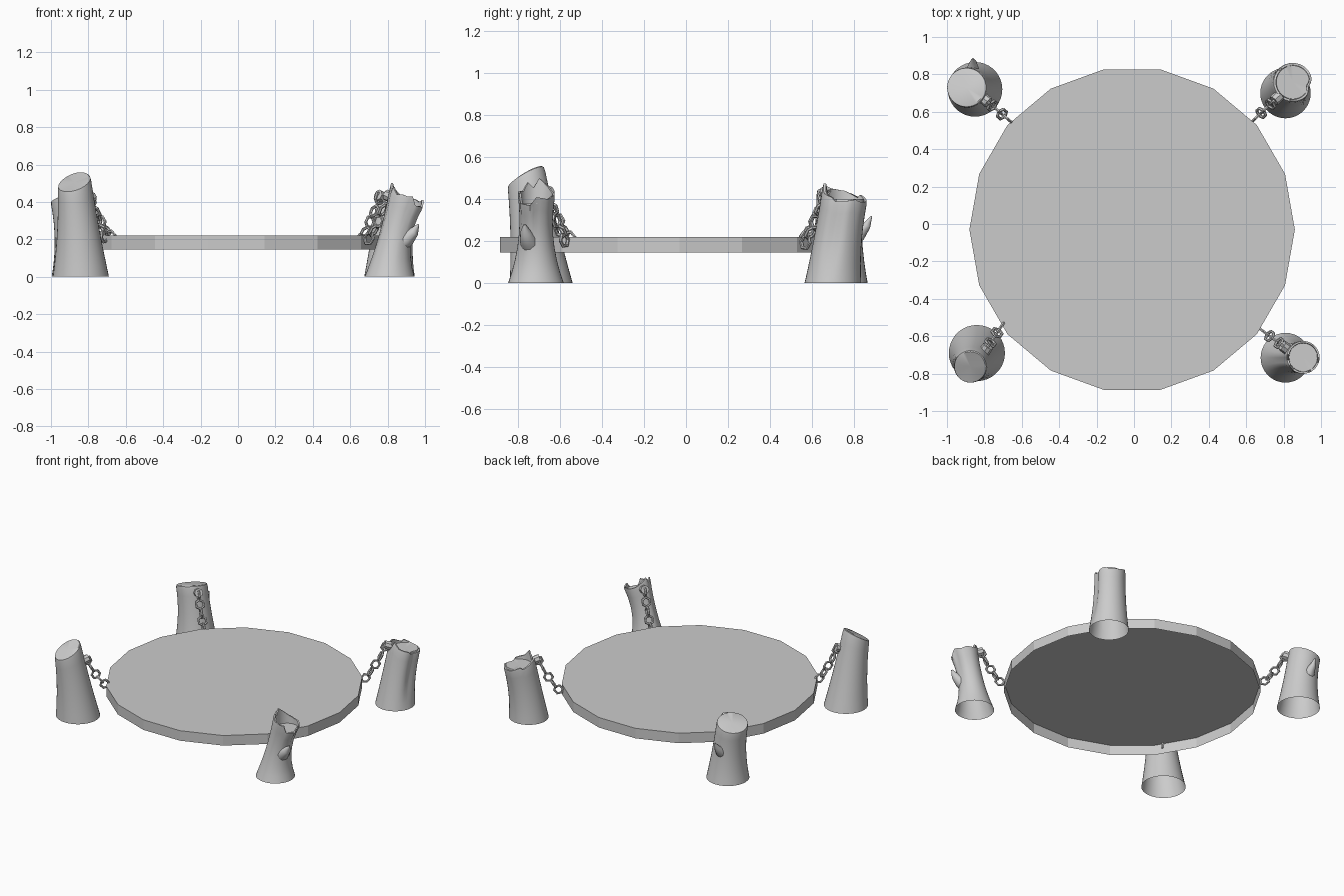
import bpy, bmesh, math
from mathutils import Vector, Matrix

if "Cube" in bpy.data.objects:
    bpy.data.objects.remove(bpy.data.objects["Cube"])


def make_object(name, bm, smooth=None):
    bmesh.ops.recalc_face_normals(bm, faces=bm.faces)
    me = bpy.data.meshes.new(name)
    bm.to_mesh(me)
    bm.free()
    ob = bpy.data.objects.new(name, me)
    bpy.context.collection.objects.link(ob)
    if smooth:
        bpy.context.view_layer.objects.active = ob
        bpy.ops.object.select_all(action='DESELECT')
        ob.select_set(True)
        bpy.ops.object.shade_smooth_by_angle(angle=math.radians(smooth))
    return ob


def bridge(bm, a, b):
    n = len(a)
    for i in range(n):
        bm.faces.new((a[i], a[(i + 1) % n], b[(i + 1) % n], b[i]))


def fan(bm, ring, centre):
    c = bm.verts.new(centre)
    for i in range(len(ring)):
        bm.faces.new((ring[i], ring[(i + 1) % len(ring)], c))


def slant(z, a, b, r):
    # planar sloping cut
    return lambda t: z + r * (a * math.cos(t) + b * math.sin(t))


def jagged(points):
    # broken rim: height interpolated between (degree, height) pairs
    pts = sorted(points)
    pts = pts + [(pts[0][0] + 360, pts[0][1])]

    def f(t):
        d = (math.degrees(t) - pts[0][0]) % 360 + pts[0][0]
        for (d0, z0), (d1, z1) in zip(pts, pts[1:]):
            if d0 <= d <= d1:
                return z0 + (z1 - z0) * (d - d0) / (d1 - d0)
        return pts[0][1]
    return f


def interp(keys, t):
    # smooth quadratic through three keys at t = 0, .5, 1
    a, b, c = (Vector(k) for k in keys)
    return a * (2 * (t - .5) * (t - 1)) + b * (4 * t * (1 - t)) + c * (2 * t * (t - .5))


def post(name, keys, top, recess=None, groove=None, n=36):
    """keys: (x, y, radius) at bottom, middle and top; open underneath."""
    bm = bmesh.new()

    def ring(t, k=1.0, dz=0.0):
        x, y, r = interp(keys, t)
        out = []
        for i in range(n):
            a = 2 * math.pi * i / n
            rr = r * k
            if groove:
                d = (math.degrees(a) - groove + 180) % 360 - 180
                rr *= 1 - .16 * math.exp(-(d / 17) ** 2) * min(1, t * 2)
            out.append(bm.verts.new((x + rr * math.cos(a), y + rr * math.sin(a), t * top(a) + dz)))
        return out

    levels = [0, .12, .25, .4, .55, .7, .85, .96]
    rings = [ring(t) for t in levels] + [ring(1, .97)]
    x, y, r = interp(keys, 1)
    mean = sum(top(2 * math.pi * i / n) for i in range(n)) / n
    if recess:
        rings.append(ring(1, .86))
        inner = ring(1, .84)
        for v in inner:
            v.co.z = mean - recess
        rings.append(inner)
        mean -= recess
    else:
        rings.append(ring(1, .9, .003))
    for a, b in zip(rings, rings[1:]):
        bridge(bm, a, b)
    fan(bm, rings[-1], (x, y, mean))
    return make_object(name, bm, 40)


# round platform: 18 sides, open underneath
bm = bmesh.new()
rings = [[bm.verts.new((-.01 + .87 * math.cos(math.pi * i / 9),
                        -.03 + .87 * math.sin(math.pi * i / 9), z)) for i in range(18)]
         for z in (.145, .22)]
bridge(bm, *rings)
fan(bm, rings[1], (-.01, -.03, .22))
make_object("platform", bm)

# four stump posts
post("front_left_post", [(-.84, -.69, .15), (-.855, -.725, .112), (-.875, -.762, .088)],
     slant(.505, .25, .5, .09))
post("back_left_post", [(-.85, .72, .146), (-.865, .725, .115), (-.895, .73, .107)],
     slant(.42, .2, -.2, .107))
post("back_right_post", [(.81, .70, .135), (.825, .725, .112), (.85, .758, .106)],
     jagged([(-120, .42), (-100, .475), (-78, .43), (-40, .41), (-35, .39), (0, .39), (35, .40),
             (42, .385), (90, .39), (130, .42), (138, .405), (180, .44), (220, .45)]),
     recess=.015, groove=-15)
post("front_right_post", [(.81, -.715, .133), (.843, -.715, .083), (.905, -.713, .09)],
     jagged([(-90, .43), (-70, .43), (-60, .38), (-20, .37), (0, .41), (40, .40), (60, .415),
             (90, .42), (120, .44), (150, .475), (170, .50), (190, .455), (210, .48),
             (230, .44), (255, .44)]),
     recess=.05)


# broken branch stubs
def stub(name, path, radii, n=10):
    bm = bmesh.new()
    pts = [Vector(p) for p in path]
    rings = []
    for i, p in enumerate(pts):
        d = (pts[min(i + 1, len(pts) - 1)] - pts[max(i - 1, 0)]).normalized()
        q = d.to_track_quat('Z', 'Y')
        rings.append([bm.verts.new(p + q @ Vector((radii[i] * math.cos(2 * math.pi * k / n),
                                                   radii[i] * math.sin(2 * math.pi * k / n), 0)))
                      for k in range(n)])
    for a, b in zip(rings, rings[1:]):
        bridge(bm, a, b)
    bm.faces.new(rings[-1])
    make_object(name, bm, 45)


stub("front_right_stub", [(.865, -.735, .175), (.905, -.752, .205), (.94, -.765, .24), (.965, -.77, .28)],
     [.05, .042, .027, .005])
stub("back_left_stub", [(-.865, .775, .20), (-.862, .825, .235), (-.86, .862, .275), (-.86, .885, .32)],
     [.05, .036, .02, .003])


# hexagonal chain links and the bolt that holds them
def chain(name, start, end, count=5, sag=.015):
    s, e = Vector(start), Vector(end)
    flat = Vector((e.x - s.x, e.y - s.y, 0)).normalized()
    bm = bmesh.new()
    pos = lambda t: s.lerp(e, t) - Vector((0, 0, sag * 4 * t * (1 - t)))
    side = Vector((-flat.y, flat.x, 0))
    for i in range(count):
        t = i / (count - 1)
        d = (pos(t + .05) - pos(t - .05)).normalized()
        across, normal = side, d.cross(side)
        if i % 2 == 0:
            across, normal = normal, -across
        loops = []
        for k in range(6):
            a = math.pi * k / 3
            out = d * math.cos(a) * 1.1 + across * math.sin(a)
            loops.append([bm.verts.new(pos(t) + out * (.029 + .0085 * math.cos(b)) +
                                       normal * .0085 * math.sin(b))
                          for b in (math.pi * m / 3 for m in range(6))])
        for k in range(6):
            bridge(bm, loops[k], loops[(k + 1) % 6])
    make_object(name, bm)
    bm = bmesh.new()
    q = (flat + Vector((0, 0, .35))).to_track_quat('Z', 'Y')
    bmesh.ops.create_cone(bm, cap_ends=True, segments=8, radius1=.03, radius2=.03, depth=.045,
                          matrix=Matrix.Translation(s - flat * .012 + Vector((0, 0, .01))) @ q.to_matrix().to_4x4())
    make_object(name + "_bolt", bm)


chain("front_left_chain", (-.785, -.66, .41), (-.715, -.555, .215))
chain("back_left_chain", (-.785, .655, .40), (-.68, .565, .215))
chain("back_right_chain", (.755, .665, .42), (.655, .57, .195))
chain("front_right_chain", (.80, -.655, .42), (.70, -.58, .205))
